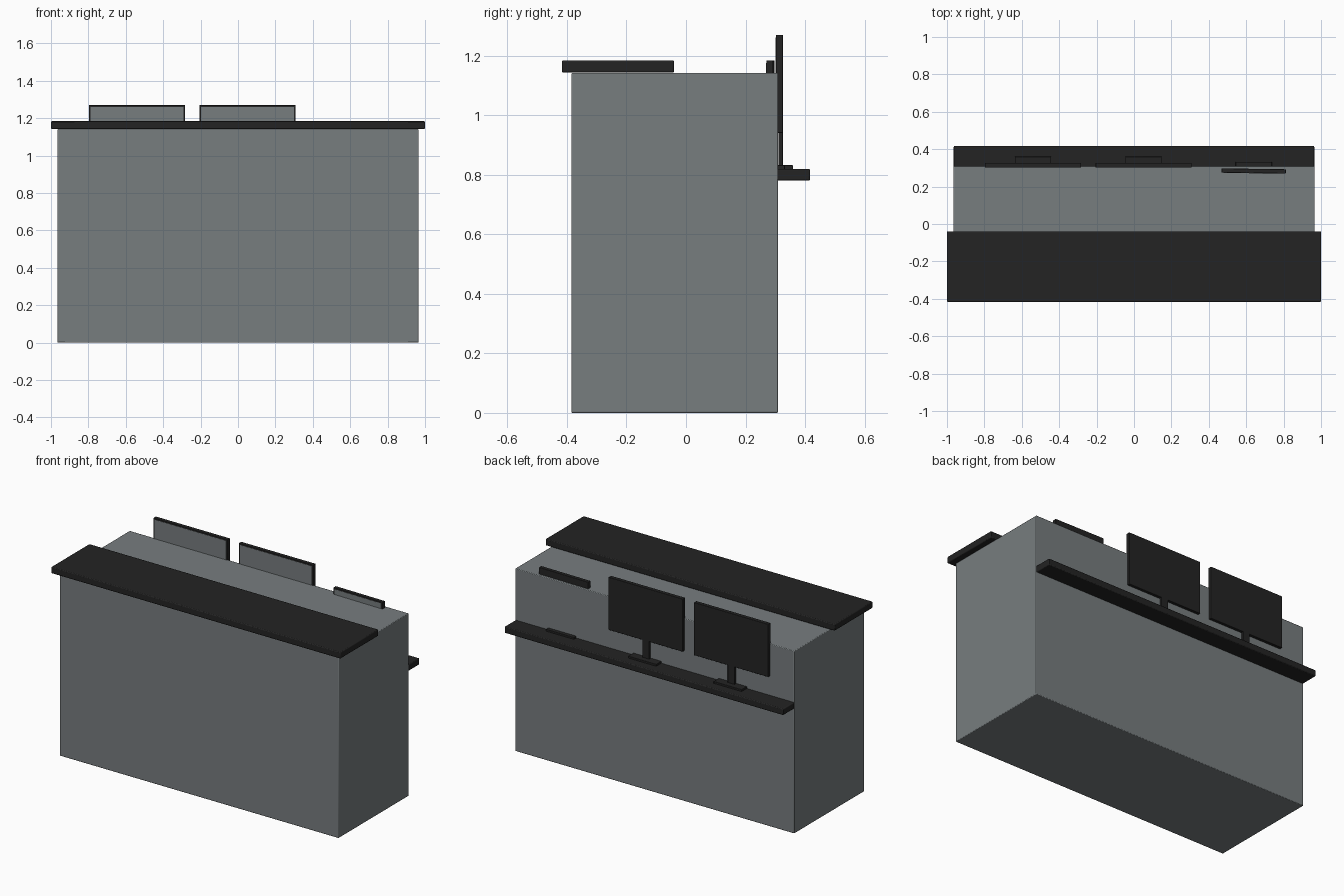
import bpy
import math
from mathutils import Matrix

cube = bpy.data.objects.get("Cube")
if cube:
    bpy.data.objects.remove(cube, do_unlink=True)


def material(name, color):
    mat = bpy.data.materials.new(name)
    mat.use_nodes = True
    mat.diffuse_color = color
    bsdf = mat.node_tree.nodes["Principled BSDF"]
    bsdf.inputs["Base Color"].default_value = color
    bsdf.inputs["Roughness"].default_value = 0.6
    return mat


GREY = material("slate_grey", (0.185, 0.205, 0.212, 1))
BLACK = material("soft_black", (0.017, 0.017, 0.017, 1))


def box(name, x, y, z, mat, bevel=0.003, turn=0):
    """Softly bevelled box spanning the given x, y and z ranges."""
    bpy.ops.mesh.primitive_cube_add(size=1)
    obj = bpy.context.object
    obj.name = name
    spans = (x, y, z)
    size = [b - a for a, b in spans]
    obj.data.transform(Matrix.Diagonal((*size, 1)))
    obj.location = [(a + b) / 2 for a, b in spans]
    obj.rotation_euler.z = math.radians(turn)
    obj.data.materials.append(mat)
    if bevel:
        mod = obj.modifiers.new("soft_edges", "BEVEL")
        mod.width = bevel
        mod.segments = 2
        bpy.ops.object.shade_smooth_by_angle(angle=math.radians(30))
    return obj


def monitor(name, cx, width, y, z, base_y, turn=0):
    """Thin panel with a framed pale front, on a pole and foot plate."""
    half = width / 2
    rim = 0.009
    panel = box(name + "_panel", (cx - half, cx + half), y, z, BLACK, 0.002, turn)
    face = box(name + "_face", (cx - half + rim, cx + half - rim),
               (y[0] - 0.001, y[0] + 0.002), (z[0] + rim, z[1] - rim), GREY, 0)
    # turn the face together with its panel
    pivot = Matrix.Translation(panel.location)
    spin = pivot @ Matrix.Rotation(math.radians(turn), 4, "Z") @ pivot.inverted()
    face.matrix_world = spin @ Matrix.Translation(face.location)
    box(name + "_pole", (cx - 0.024, cx + 0.024), (y[1] - 0.016, y[1]),
        (0.825, z[0] + 0.02), BLACK, 0.002)
    box(name + "_foot", (cx - 0.097, cx + 0.097), base_y,
        (0.818, 0.832), BLACK, 0.002)


# Desk body, visitor counter and staff worktop
box("desk_body", (-0.965, 0.965), (-0.385, 0.309), (0, 1.142), GREY, 0.004)
box("visitor_counter", (-1, 1), (-0.417, -0.04), (1.143, 1.184), BLACK, 0.005)
box("staff_worktop", (-0.964, 0.964), (0.05, 0.417), (0.78, 0.82), BLACK, 0.005)

# Two wide screens and one tall screen set back into the desk
for label, cx in (("right", -0.54), ("centre", 0.051)):
    monitor(label + "_monitor", cx, 0.513, (0.302, 0.326), (0.94, 1.27), (0.25, 0.36))
monitor("left_monitor", 0.64, 0.343, (0.272, 0.295), (0.845, 1.184), (0.22, 0.332), -0.8)
